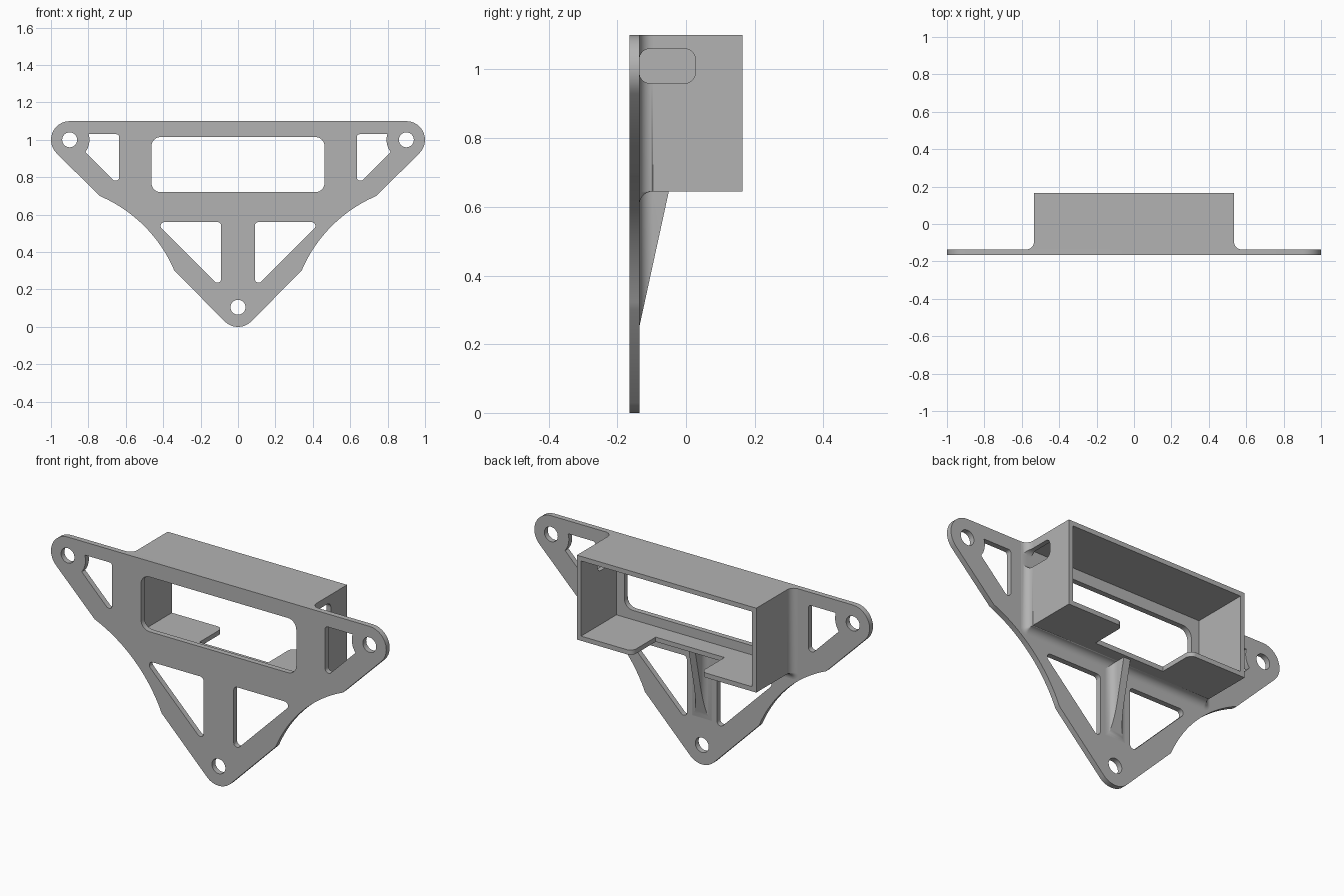
import bpy, bmesh
from math import sin, cos, tan, pi, radians
from mathutils import Vector

if "Cube" in bpy.data.objects:
    bpy.data.objects.remove(bpy.data.objects["Cube"])

# Main dimensions
FRONT, PLATE, BACK = -0.165, -0.136, 0.165
W, BOTTOM, TOP, WALL = 0.535, 0.645, 1.1, 0.025
FILLET = 0.04

grey = bpy.data.materials.new("light grey")
grey.use_nodes = True
COLOUR = (0.45, 0.45, 0.45, 1)
grey.diffuse_color = COLOUR
grey.node_tree.nodes["Principled BSDF"].inputs["Base Color"].default_value = COLOUR


def arc(cx, cy, r, start, end, n=12):
    steps = [radians(start + (end - start) * i / n) for i in range(n + 1)]
    return [(cx + r * cos(a), cy + r * sin(a)) for a in steps]


def circle(cx, cy, r):
    return arc(cx, cy, r, 0, 360, 40)[:-1]


def rounded(corners, n=8):
    """Polygon from (x, y, radius) corners."""
    out = []
    for i, (x, y, r) in enumerate(corners):
        p = Vector((x, y))
        if r == 0:
            out.append((x, y))
            continue
        a = (Vector(corners[i - 1][:2]) - p).normalized()
        b = (Vector(corners[(i + 1) % len(corners)][:2]) - p).normalized()
        half = a.angle(b) / 2
        centre = p + (a + b).normalized() * (r / sin(half))
        s = p + a * (r / tan(half)) - centre
        e = p + b * (r / tan(half)) - centre
        sweep = s.angle(e)
        for k in range(n + 1):
            t = k / n
            q = centre + (s * sin((1 - t) * sweep) + e * sin(t * sweep)) / sin(sweep)
            out.append(tuple(q))
    return out


def rect(x0, x1, y0, y1, r=0):
    return rounded([(x0, y0, r), (x1, y0, r), (x1, y1, r), (x0, y1, r)])


def mirrored(pts):
    return [(-x, y) for x, y in pts]


def finish(obj, bm):
    bmesh.ops.remove_doubles(bm, verts=bm.verts, dist=1e-5)
    bmesh.ops.recalc_face_normals(bm, faces=bm.faces)
    bm.to_mesh(obj.data)
    bm.free()
    obj.data.materials.clear()
    obj.data.materials.append(grey)


def add_object(name, data):
    obj = bpy.data.objects.new(name, data)
    bpy.context.collection.objects.link(obj)
    return obj


def evaluated_mesh(obj):
    dg = bpy.context.evaluated_depsgraph_get()
    return bpy.data.meshes.new_from_object(obj.evaluated_get(dg))


def slab(name, loops, axis, lo, hi):
    """Extrude an outline (later loops are holes) along one axis."""
    curve = bpy.data.curves.new(name, "CURVE")
    curve.dimensions = "2D"
    curve.fill_mode = "BOTH"
    curve.extrude = (hi - lo) / 2
    for loop in loops:
        spline = curve.splines.new("POLY")
        spline.points.add(len(loop) - 1)
        for point, (u, v) in zip(spline.points, loop):
            point.co = (u, v, 0, 1)
        spline.use_cyclic_u = True
    temp = add_object("temp", curve)
    mesh = evaluated_mesh(temp)
    bpy.data.objects.remove(temp)
    bm = bmesh.new()
    bm.from_mesh(mesh)
    for vert in bm.verts:
        u, v, w = vert.co
        w += (lo + hi) / 2
        vert.co = {"x": (w, u, v), "y": (u, w, v), "z": (u, v, w)}[axis]
    obj = add_object(name, mesh)
    finish(obj, bm)
    return obj


def boolean(obj, tool, operation):
    mod = obj.modifiers.new("cut", "BOOLEAN")
    mod.operation, mod.object, mod.solver = operation, tool, "EXACT"
    mesh = evaluated_mesh(obj)
    obj.modifiers.clear()
    obj.data = mesh


# Triangular mounting plate with three ears and scalloped flanks
flank = arc(-0.9, 1.0, 0.1, 90, 225)
start, end = Vector((-0.74, 0.70)), Vector((-0.34, 0.30))
scallop = Vector((-1.035, 0.005))
a0 = (start - scallop).to_2d()
a1 = (end - scallop).to_2d()
turn = a0.angle(a1)
for k in range(25):
    t = k / 24
    flank.append(tuple(scallop + (a0 * sin((1 - t) * turn) + a1 * sin(t * turn)) / sin(turn)))
flank += arc(0, 0.1, 0.1, 225, 270)
outline = flank + mirrored(flank[:-1])[::-1]

upper_hole = arc(-0.9, 1.0, 0.106, -38, 16.4, 8)
upper_hole += rounded([(-0.79, 1.03, 0), (-0.635, 1.03, 0.015), (-0.635, 0.753, 0.02),
                       (-0.817, 0.935, 0)])[1:-1]
lower_hole = rounded([(-0.09, 0.56, 0.02), (-0.442, 0.56, 0.02), (-0.09, 0.208, 0.02)])
bolt_hole = circle(-0.9, 1.0, 0.04)
holes = [rect(-0.463, 0.463, 0.72, 1.015, 0.05), circle(0, 0.105, 0.04)]
for h in (upper_hole, lower_hole, bolt_hole):
    holes += [h, mirrored(h)]
plate = slab("mounting_plate", [outline] + holes, "y", FRONT, PLATE)

# Open rectangular housing behind the window
housing = slab("housing", [rect(-W, W, BOTTOM, TOP),
                           rect(-W + WALL, W - WALL, BOTTOM + WALL, TOP - WALL)],
               "y", PLATE, BACK)

# Concave fillet swept round the sides and underside of the housing
section = [(0, PLATE)] + [(FILLET * (1 - cos(a)), PLATE + FILLET * (1 - sin(a)))
                          for a in [pi / 2 * i / 10 for i in range(11)]]
path = [(W, TOP, 0)] + [(W, BOTTOM, -90 * i / 8) for i in range(9)]
path += [(-W, BOTTOM, -90 - 90 * i / 8) for i in range(9)] + [(-W, TOP, -180)]
bm = bmesh.new()
rings = []
for x, z, deg in path:
    a = radians(deg)
    rings.append([bm.verts.new((x + cos(a) * o, y, z + sin(a) * o)) for o, y in section])
count = len(section)
for r0, r1 in zip(rings, rings[1:]):
    for i in range(count):
        j = (i + 1) % count
        bm.faces.new((r0[i], r0[j], r1[j], r1[i]))
bm.faces.new(rings[0])
bm.faces.new(rings[-1])
fillet = add_object("housing_fillet", bpy.data.meshes.new("housing_fillet"))
finish(fillet, bm)

# Cable slot in the left wall, notch in the floor
slot = slab("slot_cutter", [rect(PLATE + 0.0005, 0.027, 0.96, 1.06, 0.03)], "x", 0.45, 0.65)
edge = BACK + 0.0005
notch = slab("notch_cutter", [rounded([
    (-0.205, -0.035, 0), (0.205, -0.035, 0), (0.205, edge, 0.035), (0.4, edge, 0),
    (0.4, 0.3, 0), (-0.4, 0.3, 0), (-0.4, edge, 0), (-0.205, edge, 0.035)])],
    "z", 0.6, 0.69)
boolean(housing, slot, "DIFFERENCE")
boolean(housing, notch, "DIFFERENCE")
boolean(fillet, slot, "DIFFERENCE")

# Tapered central rib with flared foot
half = 0.02
foot = arc(half + FILLET, PLATE + FILLET, FILLET, 270, 180, 10)
profile = foot + [(half, 0.0)]
rib = slab("support_rib", [profile + mirrored(profile)[::-1]], "z", 0.2, BOTTOM + 0.01)
wedge = slab("wedge_cutter", [[(PLATE - 0.01, 0.2), (PLATE, 0.25), (-0.05, BOTTOM),
                              (PLATE - 0.01, BOTTOM)]], "x", -0.2, 0.2)
boolean(rib, wedge, "INTERSECT")

for cutter in (slot, notch, wedge):
    bpy.data.objects.remove(cutter)

# Smooth the rounded areas, keep the edges crisp
bpy.ops.object.select_all(action="DESELECT")
for part in (plate, housing, fillet, rib):
    part.select_set(True)
bpy.context.view_layer.objects.active = plate
bpy.ops.object.shade_smooth_by_angle(angle=radians(30))
